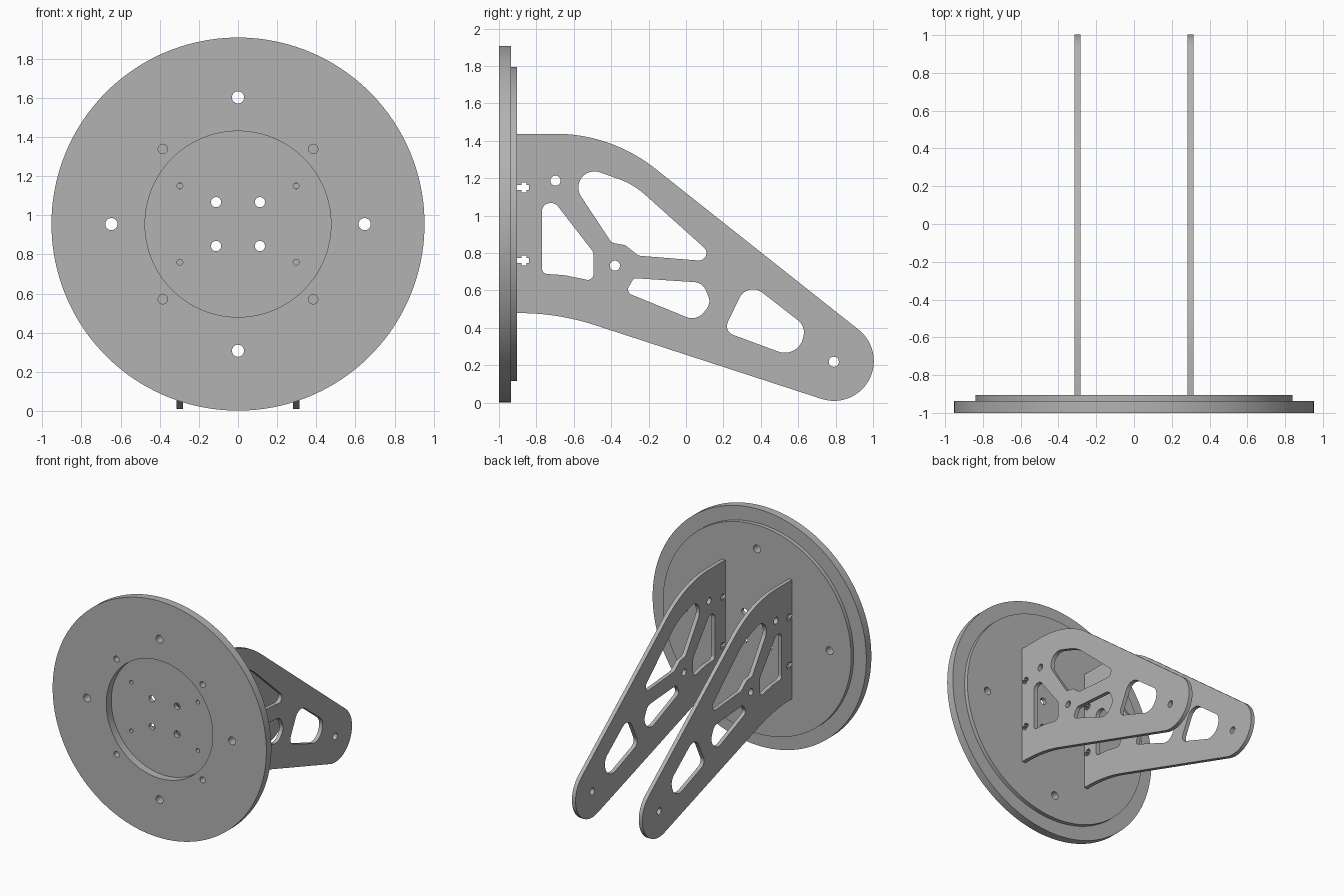
import bpy, bmesh
from math import cos, sin, tan, pi, radians
from mathutils import Matrix, Vector

if "Cube" in bpy.data.objects:
    bpy.data.objects.remove(bpy.data.objects["Cube"])

grey = bpy.data.materials.new("plain_grey")
grey.use_nodes = True
colour = (0.45, 0.45, 0.45, 1)
grey.diffuse_color = colour
grey.node_tree.nodes["Principled BSDF"].inputs["Base Color"].default_value = colour


def circle(x, y, r, n=32):
    return [(x + r * cos(2 * pi * i / n), y + r * sin(2 * pi * i / n)) for i in range(n)]


def rounded(corners, steps=12):
    """Closed outline from (x, y, fillet radius) corners."""
    out = []
    for i, (x, y, r) in enumerate(corners):
        p = Vector((x, y))
        if r == 0:
            out.append((x, y))
            continue
        before = (Vector(corners[i - 1][:2]) - p).normalized()
        after = (Vector(corners[(i + 1) % len(corners)][:2]) - p).normalized()
        half = before.angle(after) / 2
        centre = p + (before + after).normalized() * r / sin(half)
        start = p + before * r / tan(half) - centre
        turn = pi - 2 * half
        if before.x * after.y - before.y * after.x > 0:
            turn = -turn
        for k in range(steps + 1):
            a = turn * k / steps
            out.append((centre.x + start.x * cos(a) - start.y * sin(a),
                        centre.y + start.x * sin(a) + start.y * cos(a)))
    return out


def sheet(name, loops, thickness, matrix):
    """Flat plate with holes: first loop is the outline, the rest are cut out."""
    curve = bpy.data.curves.new(name + "_profile", "CURVE")
    curve.dimensions = "2D"
    curve.fill_mode = "BOTH"
    curve.extrude = thickness / 2
    for loop in loops:
        spline = curve.splines.new("POLY")
        spline.points.add(len(loop) - 1)
        for point, (x, y) in zip(spline.points, loop):
            point.co = (x, y, 0, 1)
        spline.use_cyclic_u = True
    temp = bpy.data.objects.new(name + "_profile", curve)
    bpy.context.collection.objects.link(temp)
    graph = bpy.context.evaluated_depsgraph_get()
    mesh = bpy.data.meshes.new_from_object(temp.evaluated_get(graph))
    bpy.data.objects.remove(temp)
    bpy.data.curves.remove(curve)

    bm = bmesh.new()
    bm.from_mesh(mesh)
    bmesh.ops.remove_doubles(bm, verts=bm.verts, dist=0.0002)
    bmesh.ops.transform(bm, matrix=matrix, verts=bm.verts)
    bmesh.ops.recalc_face_normals(bm, faces=bm.faces)
    for face in bm.faces:
        face.smooth = True
        face.material_index = 0
    bm.to_mesh(mesh)
    bm.free()
    mesh.set_sharp_from_angle(angle=radians(30))
    mesh.materials.clear()
    mesh.materials.append(grey)
    obj = bpy.data.objects.new(name, mesh)
    bpy.context.collection.objects.link(obj)
    return obj


def facing_front(y):
    return Matrix(((1, 0, 0, 0), (0, 0, -1, y), (0, 1, 0, 0), (0, 0, 0, 1)))


def facing_side(x):
    return Matrix(((0, 0, 1, x), (1, 0, 0, 0), (0, 1, 0, 0), (0, 0, 0, 1)))


# Round plates: a front ring around a recess, and a smaller backing disc
MID = 0.955
signs = [(sx, sz) for sx in (-1, 1) for sz in (-1, 1)]
mount_holes = [circle(0.647 * cos(k * pi / 2), MID + 0.647 * sin(k * pi / 2), 0.031)
               for k in range(4)]


def four_holes(dx, dz, r):
    return [circle(sx * dx, MID + sz * dz, r) for sx, sz in signs]


sheet("front_ring",
      [circle(0, MID, 0.953, 160), circle(0, MID, 0.475, 128)]
      + mount_holes + four_holes(0.384, 0.384, 0.024),
      0.064, facing_front(-0.968))
sheet("backing_disc",
      [circle(0, MID, 0.84, 160)] + mount_holes
      + four_holes(0.112, 0.112, 0.026) + four_holes(0.297, 0.195, 0.015),
      0.032, facing_front(-0.92))

# Arm outline with two open nut slots on the edge that meets the disc
BACK = -0.904


def nut_slot(z):
    half = [(BACK, 0.013), (-0.88, 0.013), (-0.88, 0.027),
            (-0.853, 0.027), (-0.853, 0.013), (-0.84, 0.013)]
    return ([(y, z - dz, 0) for y, dz in half]
            + [(y, z + dz, 0) for y, dz in reversed(half)])


outline = ([(BACK, 0.479, 0)] + nut_slot(MID - 0.195) + nut_slot(MID + 0.195)
           + [(BACK, 1.438, 0), (-0.4, 1.438, 0.86),
              (1.854, -0.347, 0.213), (-0.684, 0.479, 1.3)])

# Lightening windows in the arm
upper_window = [(-0.703, 1.318, 0.086), (-0.281, 1.168, 0.43), (0.184, 0.751, 0.04),
                (-0.254, 0.786, 0.05), (-0.324, 0.842, 0.04), (-0.398, 0.856, 0.03)]
root_window = [(-0.77, 1.067, 0.043), (-0.698, 1.067, 0.04), (-0.495, 0.805, 0.04),
               (-0.495, 0.65, 0.03), (-0.65, 0.682, 0.3), (-0.77, 0.69, 0.03)]
middle_window = [(-0.278, 0.666, 0.025), (-0.324, 0.591, 0.03), (0.056, 0.436, 0.08),
                 (0.136, 0.532, 0.07), (0.088, 0.642, 0.07)]
tip_window = [(0.329, 0.65, 0.08), (0.639, 0.409, 0.08),
              (0.602, 0.233, 0.1), (0.2, 0.382, 0.05)]

arm_loops = [rounded(outline, 24)]
arm_loops += [rounded(w) for w in (upper_window, root_window, middle_window, tip_window)]
arm_loops += [circle(y, z, 0.027) for y, z in ((-0.698, 1.187), (-0.38, 0.733), (0.79, 0.219))]

for side, name in ((1, "left_arm"), (-1, "right_arm")):
    sheet(name, arm_loops, 0.032, facing_side(side * 0.298))
